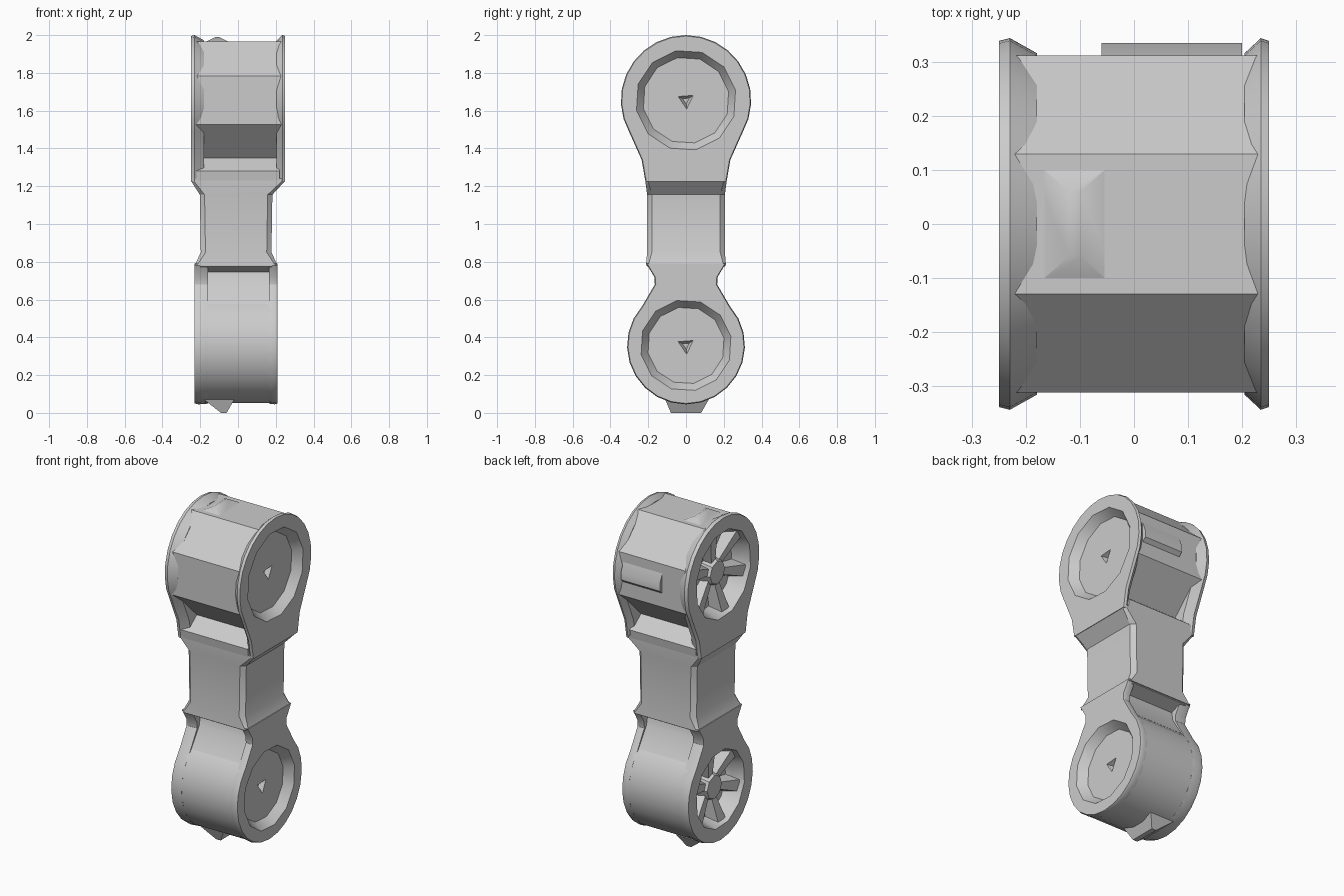
import bpy, bmesh, math
from mathutils import Vector

if "Cube" in bpy.data.objects:
    bpy.data.objects.remove(bpy.data.objects["Cube"])

grey = bpy.data.materials.new("plain grey")
grey.use_nodes = True
COLOUR = (0.6, 0.6, 0.6, 1)
grey.diffuse_color = COLOUR
grey.node_tree.nodes["Principled BSDF"].inputs["Base Color"].default_value = COLOUR


def loft(name, rings):
    """Skin a list of equal-length point rings and cap both ends."""
    bm = bmesh.new()
    loops = [[bm.verts.new(p) for p in ring] for ring in rings]
    for a, b in zip(loops, loops[1:]):
        for i in range(len(a)):
            j = (i + 1) % len(a)
            bm.faces.new((a[i], a[j], b[j], b[i]))
    bm.faces.new(loops[0])
    bm.faces.new(loops[-1])
    bmesh.ops.recalc_face_normals(bm, faces=bm.faces)
    mesh = bpy.data.meshes.new(name)
    bm.to_mesh(mesh)
    bm.free()
    mesh.materials.append(grey)
    obj = bpy.data.objects.new(name, mesh)
    bpy.context.collection.objects.link(obj)
    return obj


def activate(obj):
    bpy.ops.object.select_all(action="DESELECT")
    obj.select_set(True)
    bpy.context.view_layer.objects.active = obj


def finish(obj, angle=30):
    activate(obj)
    bpy.ops.object.shade_smooth_by_angle(angle=math.radians(angle))


def cut(obj, cutter):
    mod = obj.modifiers.new("cut", "BOOLEAN")
    mod.operation, mod.solver, mod.object = "DIFFERENCE", "EXACT", cutter
    activate(obj)
    bpy.ops.object.modifier_apply(modifier=mod.name)


def circle(x, z, r, n, turn=0.0):
    angles = [turn + math.tau * i / n for i in range(n)]
    return [(x, r * math.cos(a), z + r * math.sin(a)) for a in angles]


def turned(name, z, steps, n, turn=0.0):
    """Round part along x from (x, radius) steps."""
    return loft(name, [circle(x, z, r, n, turn) for x, r in steps])


def prism(name, outline, x0, x1):
    return loft(name, [[(x, y, z) for y, z in outline] for x in (x0, x1)])


def mirrored(half):
    return half + [(-y, z) for y, z in reversed(half)]


def keyhole(x, z, r, start, neck, inset=0.0):
    """Round head whose sides run into a neck; start is the arc's first angle."""
    sweep = math.pi - 2 * start if start < 0 else -(math.pi + 2 * start)
    n = 18
    arc = []
    for i in range(n + 1):
        a = start + sweep * i / n
        arc.append((x, (r - inset) * math.cos(a), z + (r - inset) * math.sin(a)))
    side = [(y - inset, h) for y, h in neck]
    return (arc + [(x, -y, h) for y, h in side]
            + [(x, y, h) for y, h in reversed(side)])


def housing(label, z, r, inset, start, neck, x_left, x_right, dish, well, drum_r, sides):
    """Drum held by two cheeks: shallow dish on +x, spoked well on -x."""
    def cheek(side, x_out, x_lip, x_in):
        return loft(f"{label}_{side}_cheek", [
            keyhole(x_out, z, r, start, neck, 0.005),
            keyhole(x_lip, z, r, start, neck),
            keyhole(x_in, z, r, start, neck, inset)])
    left = cheek("left", x_left, x_left - 0.015, x_left - 0.045)
    right = cheek("right", x_right, x_right + 0.02, x_right + 0.07)
    drum = turned(f"{label}_drum", z, [(x_right + 0.015, drum_r), (x_left - 0.015, drum_r)],
                  sides, math.pi / sides)
    floor = x_left - 0.05
    deep = x_right + 0.1
    cutters = [
        turned("dish_cutter", z, [(x_left + 0.01, dish), (floor, dish - 0.045)], 12, 0.2),
        turned("notch_cutter", z, [(floor + 0.01, 0.055), (floor - 0.03, 0.02)], 3, 0.6),
        turned("well_cutter", z, [(x_right - 0.01, well), (deep, well - 0.04)], 12, 0.2)]
    for cutter in cutters:
        for part in (left, right, drum):
            cut(part, cutter)
    for cutter in cutters:
        bpy.data.objects.remove(cutter)
    for part in (left, right, drum):
        finish(part)

    # Hub and wedge-shaped spokes inside the well
    finish(turned(f"{label}_hub", z, [(deep + 0.01, 0.1), (deep - 0.06, 0.07)], 8))
    for k in range(6):
        a = math.tau * k / 6 + 0.3
        out = Vector((0, math.cos(a), math.sin(a)))
        across = Vector((0, -math.sin(a), math.cos(a)))
        rings = []
        for dist, half, top in ((0.05, 0.03, 0.04), (well - 0.015, 0.055, 0.075)):
            mid = Vector((0, 0, z)) + out * dist
            rings.append([mid + across * half * s + Vector((deep + h, 0, 0))
                          for s, h in ((-1, 0.01), (1, 0.01), (0.6, -top), (-0.6, -top))])
        finish(loft(f"{label}_spoke_{k + 1}", rings))


# Upper housing with an eight-sided drum, lower housing with a round one
housing("upper", 1.655, 0.345, 0.028, math.radians(-30),
        [(0.235, 1.34), (0.215, 1.225)], 0.25, -0.25, 0.275, 0.265, 0.338, 8)
housing("lower", 0.357, 0.312, 0.004, math.radians(42),
        [(0.165, 0.68), (0.168, 0.72), (0.21, 0.79)], 0.21, -0.23, 0.25, 0.235, 0.308, 24)

# Saddles closing the gap between each drum and the bar
finish(prism("upper_saddle", mirrored([(0.215, 1.23), (0.222, 1.28), (0.12, 1.36)]),
             -0.22, 0.22))
finish(prism("lower_saddle", mirrored([(0.21, 0.795), (0.205, 0.775), (0.13, 0.745),
                                       (0.14, 0.69), (0.215, 0.575)]), -0.2, 0.18))

# Chamfered connecting bar with flared ends
bar = []
for z, cx, hx, hy, c in ((1.24, 0, 0.25, 0.215, 0.012), (1.225, 0, 0.247, 0.215, 0.015),
                         (1.155, -0.01, 0.192, 0.206, 0.025), (0.85, -0.01, 0.187, 0.206, 0.025),
                         (0.78, -0.01, 0.22, 0.212, 0.012)):
    corner = [(hx, hy - c), (hx - c, hy)]
    half = corner + [(-x, y) for x, y in reversed(corner)]
    bar.append([(cx + x, y, z) for x, y in half + [(-x, -y) for x, y in half]])
finish(loft("connecting_bar", bar))

# Raised ledge across the back of the upper drum
finish(prism("back_ledge", [(0.29, 1.59), (0.335, 1.63), (0.335, 1.67), (0.3, 1.76)],
             -0.06, 0.2))

# Small ridge on top and foot under the lower drum
finish(loft("top_ridge", [
    [(x, y, 1.95) for x, y in ((-0.2, -0.13), (-0.02, -0.13), (-0.02, 0.13), (-0.2, 0.13))],
    [(x, y, 1.99) for x, y in ((-0.12, -0.06), (-0.1, -0.06), (-0.1, 0.06), (-0.12, 0.06))]]))
finish(loft("bottom_foot", [
    [(x, y, 0.07) for x, y in ((-0.18, -0.11), (-0.02, -0.11), (-0.02, 0.12), (-0.18, 0.12))],
    [(x, y, 0.0) for x, y in ((-0.09, -0.08), (-0.06, -0.08), (-0.06, 0.08), (-0.09, 0.08))]]))
